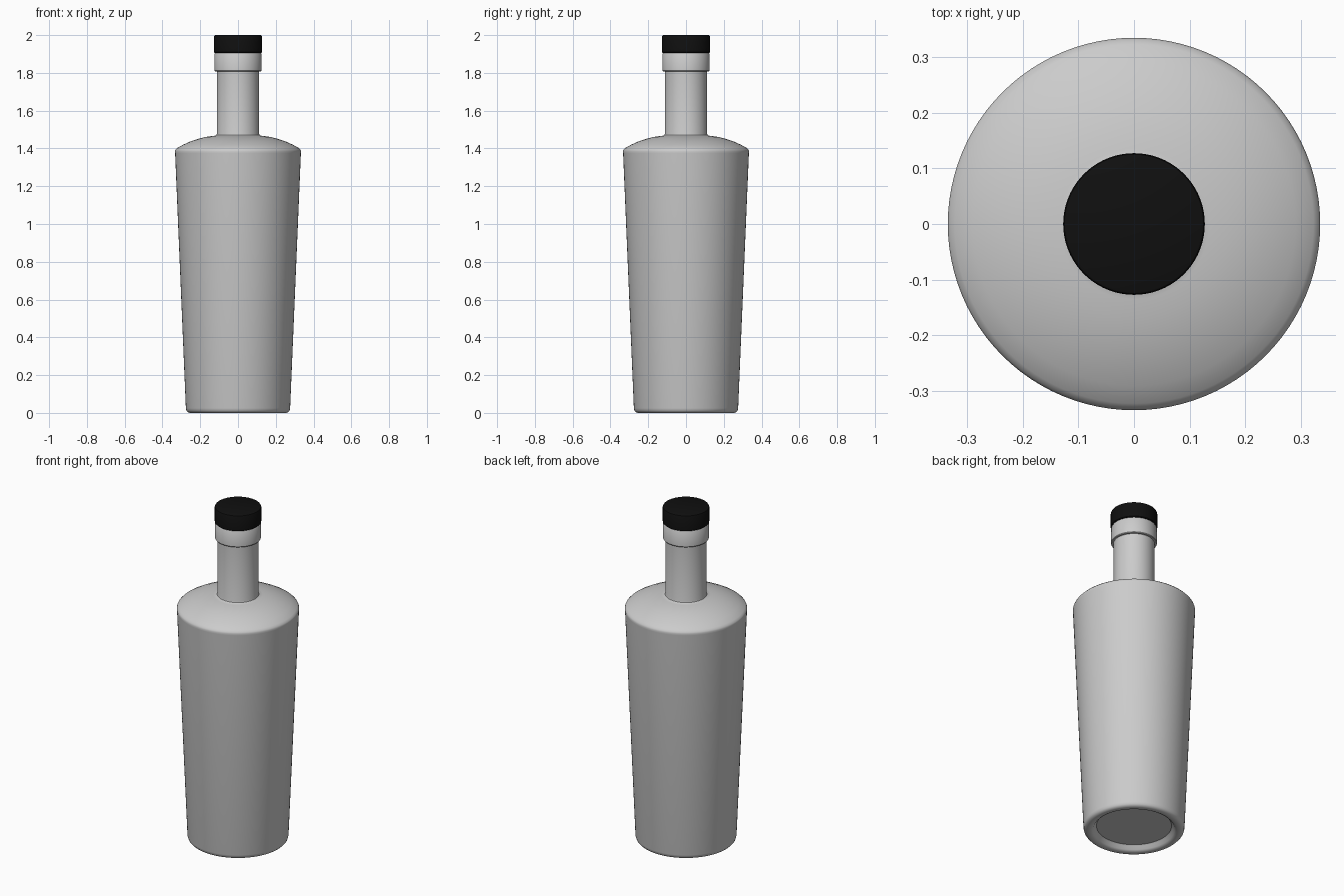
import bpy, bmesh, math

if "Cube" in bpy.data.objects:
    bpy.data.objects.remove(bpy.data.objects["Cube"])


def lathe(name, profile, segments=96, color=None):
    """Spin a (radius, z) profile around the z axis."""
    bm = bmesh.new()
    verts = [bm.verts.new((r, 0, z)) for r, z in profile]
    edges = [bm.edges.new(pair) for pair in zip(verts, verts[1:])]
    bmesh.ops.spin(bm, geom=verts + edges, cent=(0, 0, 0), axis=(0, 0, 1),
                   angle=math.tau, steps=segments)
    bmesh.ops.remove_doubles(bm, verts=bm.verts, dist=1e-5)
    bmesh.ops.recalc_face_normals(bm, faces=bm.faces)
    mesh = bpy.data.meshes.new(name)
    bm.to_mesh(mesh)
    bm.free()
    obj = bpy.data.objects.new(name, mesh)
    bpy.context.collection.objects.link(obj)
    if color:
        mat = bpy.data.materials.new(name + "_paint")
        mat.diffuse_color = color
        mat.use_nodes = True
        mat.node_tree.nodes["Principled BSDF"].inputs["Base Color"].default_value = mat.diffuse_color
        mesh.materials.append(mat)
    bpy.ops.object.select_all(action='DESELECT')
    obj.select_set(True)
    bpy.context.view_layer.objects.active = obj
    bpy.ops.object.shade_smooth_by_angle(angle=math.radians(35))
    return obj


# Glass bottle: recessed base, tapered wall, domed shoulder, neck and lip ring
lathe("bottle", [
    (0, 0.03), (0.205, 0.03), (0.213, 0.024), (0.222, 0.008), (0.235, 0.0),
    (0.255, 0.0), (0.266, 0.004), (0.273, 0.012), (0.276, 0.025),
    (0.333, 1.375), (0.334, 1.385), (0.331, 1.393), (0.322, 1.402),
    (0.29, 1.42), (0.25, 1.438), (0.21, 1.451), (0.17, 1.461),
    (0.135, 1.466), (0.119, 1.468), (0.114, 1.471), (0.112, 1.478),
    (0.112, 1.808), (0.122, 1.808), (0.125, 1.812),
    (0.125, 1.900), (0.122, 1.905), (0, 1.905),
])

# Black stopper cap
lathe("cap", [
    (0, 1.906), (0.123, 1.906), (0.127, 1.910),
    (0.127, 1.994), (0.125, 1.998), (0.121, 2.0), (0, 2.0),
], color=(0.005, 0.005, 0.005, 1))
